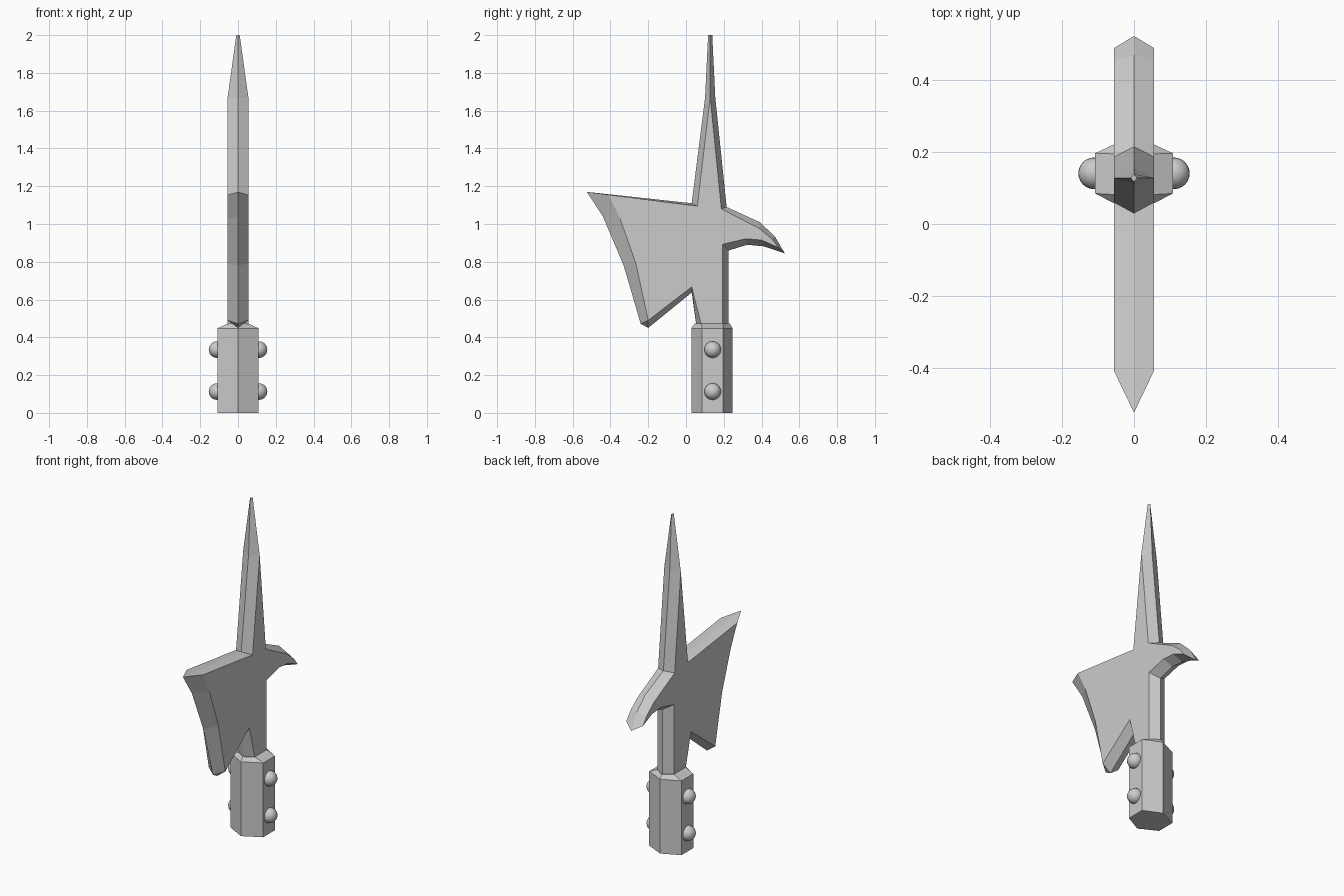
import bpy, bmesh, math

if "Cube" in bpy.data.objects:
    bpy.data.objects.remove(bpy.data.objects["Cube"])

steel = bpy.data.materials.new("grey steel")
steel.diffuse_color = (0.6, 0.6, 0.6, 1)
steel.use_nodes = True
steel.node_tree.nodes["Principled BSDF"].inputs["Base Color"].default_value = steel.diffuse_color


def finish(bm, name):
    bmesh.ops.remove_doubles(bm, verts=bm.verts, dist=0.0005)
    bmesh.ops.recalc_face_normals(bm, faces=bm.faces)
    me = bpy.data.meshes.new(name)
    bm.to_mesh(me)
    bm.free()
    me.materials.append(steel)
    ob = bpy.data.objects.new(name, me)
    bpy.context.collection.objects.link(ob)
    return ob


# Blade profile: (outer edge y, z, flat face y, z), sharp edge on x = 0
T = 0.055
PROFILE = [
    (0.155, 1.67, 0.128, 1.67),    # spike shoulder, right
    (0.215, 1.09, 0.187, 1.08),    # spike base, right
    (0.39, 1.01, 0.39, 0.975),     # beak top
    (0.47, 0.935, 0.455, 0.92),
    (0.523, 0.845, 0.49, 0.875),   # beak tip
    (0.41, 0.882, 0.40, 0.915),    # beak underside
    (0.325, 0.89, 0.315, 0.922),
    (0.226, 0.86, 0.193, 0.892),
    (0.226, 0.46, 0.193, 0.46),    # neck bottom
    (0.055, 0.46, 0.083, 0.46),
    (0.03, 0.637, 0.03, 0.667),    # notch
    (-0.20, 0.45, -0.20, 0.49),    # axe lower corner
    (-0.24, 0.472, -0.20, 0.49),
    (-0.33, 0.78, -0.265, 0.79),   # axe cutting edge
    (-0.44, 1.04, -0.35, 1.03),
    (-0.525, 1.17, -0.41, 1.155),
    (0.03, 1.11, 0.06, 1.095),     # spike base, left
    (0.101, 1.67, 0.128, 1.67),    # spike shoulder, left
]
bm = bmesh.new()
outer = [bm.verts.new((0, p[0], p[1])) for p in PROFILE]
n = len(PROFILE)
for s in (1, -1):
    made = {}
    inner = []
    for p in PROFILE:
        key = p[2:]
        if key not in made:
            made[key] = bm.verts.new((s * T, *key))
        inner.append(made[key])
    bm.faces.new(list(dict.fromkeys(inner)))
    for i in range(n - 1):
        bm.faces.new(list(dict.fromkeys(
            [outer[i], outer[i + 1], inner[i + 1], inner[i]])))
# Four-sided spike tip above the shoulder
low = [(T, 0.128), (0, 0.155), (-T, 0.128), (0, 0.101)]
top = [(0.009, 0.128), (0, 0.139), (-0.009, 0.128), (0, 0.117)]
lo = [bm.verts.new((x, y, 1.67)) for x, y in low]
hi = [bm.verts.new((x, y, 2.0)) for x, y in top]
for i in range(4):
    j = (i + 1) % 4
    bm.faces.new([lo[i], lo[j], hi[j], hi[i]])
bm.faces.new(hi)
finish(bm, "halberd_blade")


# Six-sided socket with a sloped collar
def hexagon(bm, x, y0, y1, y2, y3, z):
    pts = [(0, y0), (x, y1), (x, y2), (0, y3), (-x, y2), (-x, y1)]
    return [bm.verts.new((a, b, z)) for a, b in pts]


bm = bmesh.new()
wide = (0.108, 0.028, 0.085, 0.197, 0.247)
rings = [hexagon(bm, *wide, 0), hexagon(bm, *wide, 0.448),
         hexagon(bm, 0.056, 0.045, 0.082, 0.195, 0.232, 0.472)]
for a, b in zip(rings, rings[1:]):
    for i in range(6):
        j = (i + 1) % 6
        bm.faces.new([a[i], a[j], b[j], b[i]])
bm.faces.new(rings[0])
bm.faces.new(rings[-1])
finish(bm, "socket")

# Rivets on both sides of the socket
for side in (1, -1):
    for z in (0.335, 0.113):
        bm = bmesh.new()
        bmesh.ops.create_uvsphere(bm, u_segments=24, v_segments=12, radius=0.044)
        for v in bm.verts:
            v.co.x += side * 0.111
            v.co.y += 0.141
            v.co.z += z
        for f in bm.faces:
            f.smooth = True
        finish(bm, "rivet")
